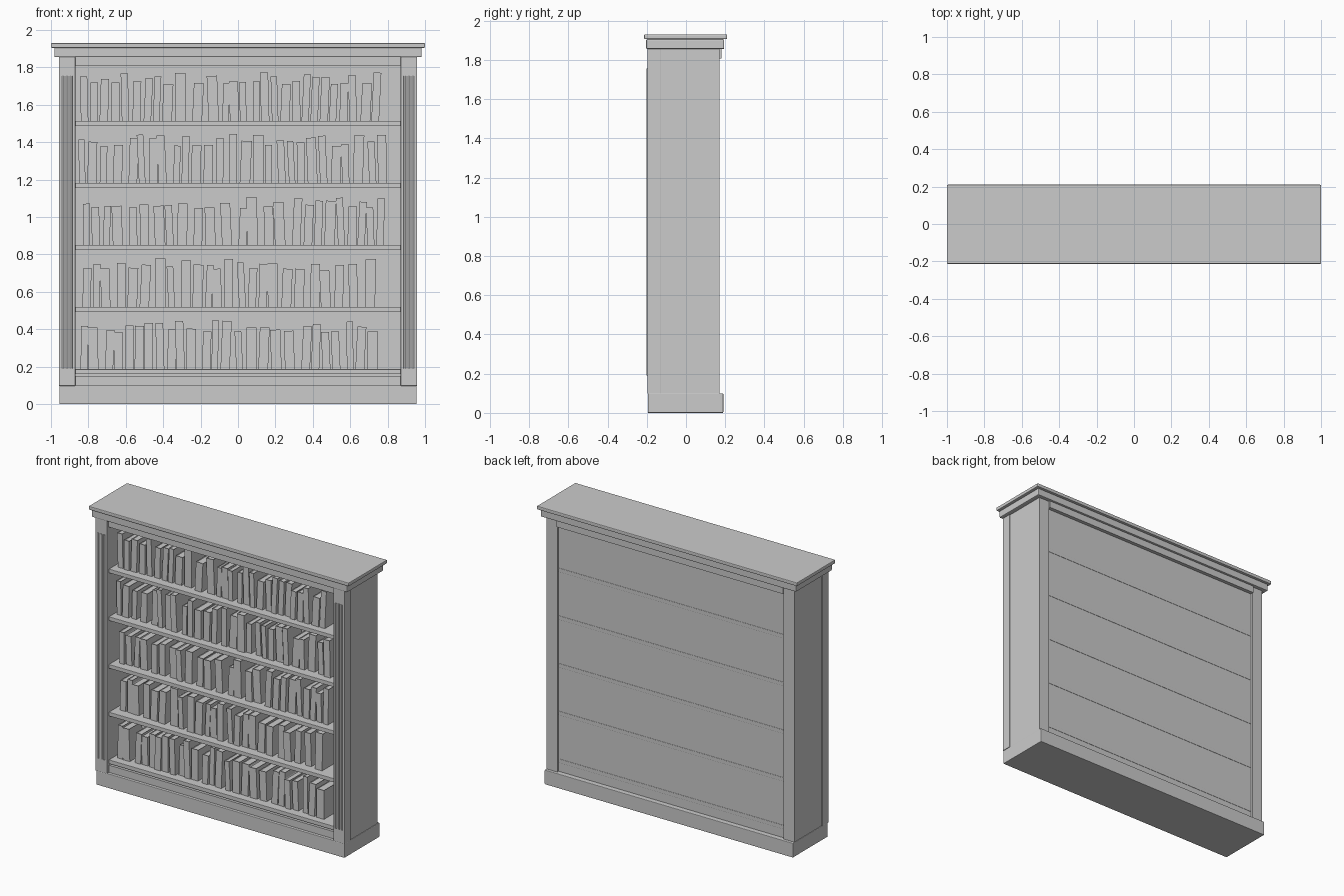
import bpy, bmesh, math, random
from mathutils import Matrix, Vector

if "Cube" in bpy.data.objects:
    bpy.data.objects.remove(bpy.data.objects["Cube"])

random.seed(7)


def box(name, x0, x1, y0, y1, z0, z1, bevel=0.0):
    bm = bmesh.new()
    size = Vector((x1 - x0, y1 - y0, z1 - z0))
    mid = Vector((x0 + x1, y0 + y1, z0 + z1)) / 2
    bmesh.ops.create_cube(bm, size=1, matrix=Matrix.Translation(mid) @ Matrix.Diagonal(size.to_4d()))
    if bevel:
        bmesh.ops.bevel(bm, geom=bm.edges[:], offset=bevel, segments=2, profile=0.5, affect='EDGES')
    return finish(name, bm)


def finish(name, bm):
    bmesh.ops.recalc_face_normals(bm, faces=bm.faces[:])
    mesh = bpy.data.meshes.new(name)
    bm.to_mesh(mesh)
    bm.free()
    ob = bpy.data.objects.new(name, mesh)
    bpy.context.collection.objects.link(ob)
    return ob


def mirrored(ob):
    mod = ob.modifiers.new("mirror", 'MIRROR')
    mod.use_axis[0] = True
    return ob


# Plinth, cornice and top
box("plinth", -0.955, 0.955, -0.195, 0.19, 0, 0.10, 0.004)
box("cornice_moulding", -0.982, 0.982, -0.203, 0.195, 1.855, 1.905, 0.006)
box("top_board", -1, 1, -0.213, 0.21, 1.905, 1.93, 0.005)
box("frieze", -0.87, 0.87, -0.18, 0.18, 1.807, 1.856)

# Sides with face stiles
mirrored(box("side_panel", 0.87, 0.952, -0.13, 0.17, 0.10, 1.856))
mirrored(box("front_stile", 0.87, 0.958, -0.196, -0.13, 0.098, 1.856, 0.002))

# Reeds on the stiles
bm = bmesh.new()
for x in (0.892, 0.914, 0.936):
    bmesh.ops.create_cone(bm, cap_ends=True, segments=12, radius1=0.006, radius2=0.006, depth=1.565,
                          matrix=Matrix.Translation((x, -0.196, 0.9725)))
reeds = finish("stile_reeds", bm)
reeds.data.shade_smooth()
reeds.data.set_sharp_from_angle(angle=math.radians(40))
mirrored(reeds)

# Back and bottom rail
box("back_panel", -0.87, 0.87, 0.135, 0.155, 0.10, 1.81)
box("bottom_rail", -0.87, 0.87, -0.175, -0.145, 0.10, 0.15)


def add_book(bm, x, z, thick, depth, height, lean):
    # Box pivoted at its bottom centre, with the pages sunk in between the covers
    geom = bmesh.ops.create_cube(bm, size=1)
    verts = geom["verts"]
    front = random.uniform(-0.128, -0.108)
    place = (Matrix.Translation((x, front + depth / 2, z)) @ Matrix.Rotation(lean, 4, 'Y')
             @ Matrix.Diagonal((thick, depth, height, 1)) @ Matrix.Translation((0, 0, 0.5)))
    bmesh.ops.transform(bm, matrix=place, verts=verts)
    bm.normal_update()
    top = max({f for v in verts for f in v.link_faces}, key=lambda f: f.calc_center_median().z)
    bmesh.ops.inset_region(bm, faces=[top], thickness=0.004)
    bmesh.ops.translate(bm, verts=top.verts[:], vec=(0, 0, -0.005))


# Shelves with a row of books on each
for i in range(5):
    z = 0.187 + i * 0.3315
    box(f"shelf_{i + 1}", -0.87, 0.87, -0.175, 0.157, z - 0.027, z, 0.002)
    bm = bmesh.new()
    x = -0.85 + random.uniform(0, 0.025)
    while x < 0.76:
        thick = random.uniform(0.033, 0.056)
        lean = math.radians(random.uniform(-3, 3))
        add_book(bm, x + thick / 2, z, thick, random.uniform(0.14, 0.19),
                 random.uniform(0.195, 0.262), lean)
        x += thick + random.choice((0.006, 0.01, 0.014, 0.018, 0.035))
    finish(f"books_row_{i + 1}", bm)
